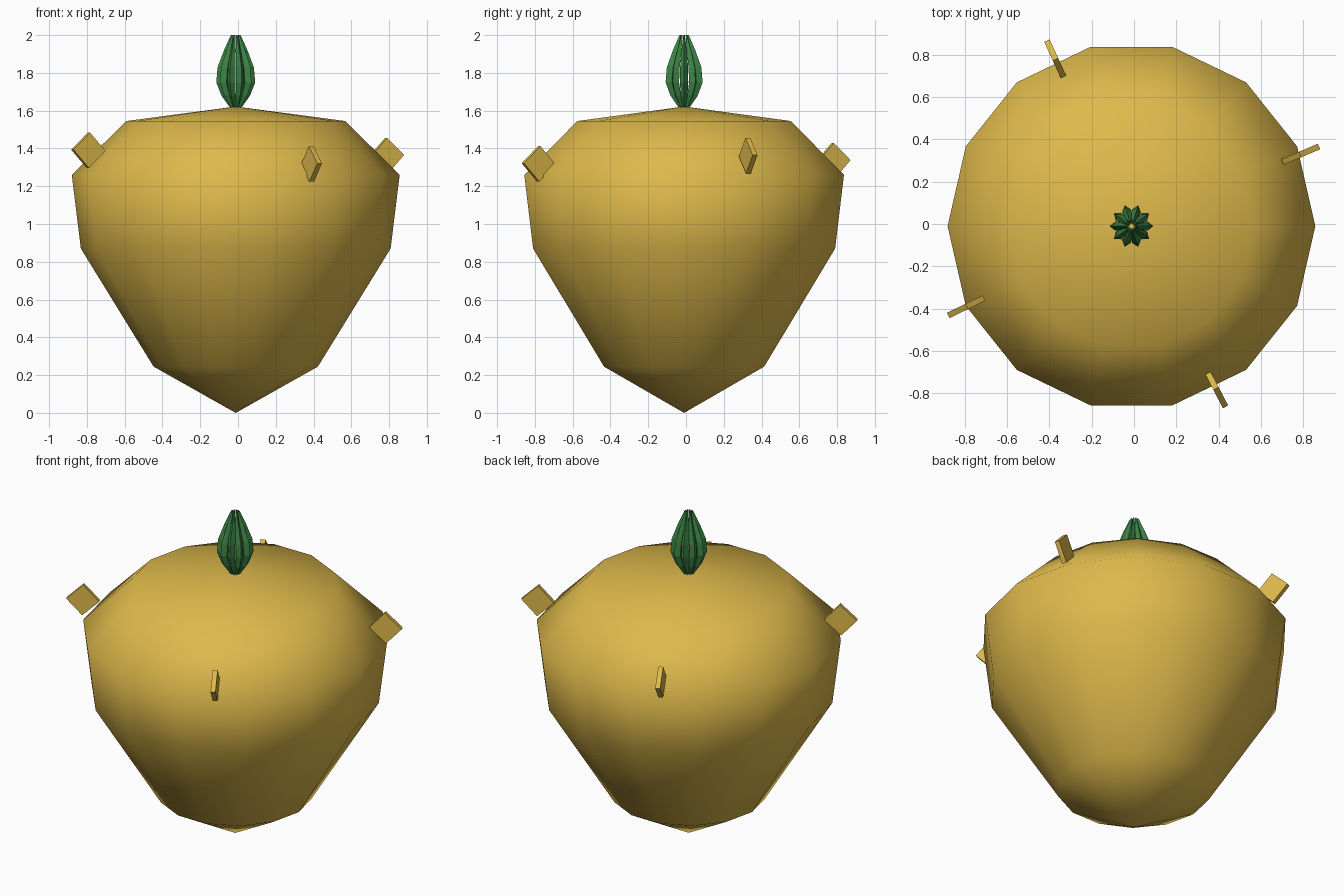
import bpy, bmesh
from math import cos, sin, pi, radians
from mathutils import Matrix, Vector

cube = bpy.data.objects.get("Cube")
if cube:
    bpy.data.objects.remove(cube, do_unlink=True)

CENTRE = Vector((-0.012, -0.01, 0))


def material(name, colour):
    mat = bpy.data.materials.new(name)
    mat.use_nodes = True
    mat.diffuse_color = colour
    bsdf = mat.node_tree.nodes["Principled BSDF"]
    bsdf.inputs["Base Color"].default_value = colour
    bsdf.inputs["Roughness"].default_value = 0.8
    return mat


gold = material("golden_yellow", (0.73, 0.485, 0.07, 1))
green = material("leaf_green", (0.045, 0.23, 0.06, 1))


def add_object(name, bm, mat, smooth=False):
    bmesh.ops.recalc_face_normals(bm, faces=bm.faces)
    for face in bm.faces:
        face.smooth = smooth
    mesh = bpy.data.meshes.new(name)
    bm.to_mesh(mesh)
    bm.free()
    mesh.materials.append(mat)
    obj = bpy.data.objects.new(name, mesh)
    bpy.context.collection.objects.link(obj)
    return obj


def loft(bm, rings):
    """Skin closed rings of points, then cap both ends."""
    loops = [[bm.verts.new(p) for p in ring] for ring in rings]
    n = len(loops[0])
    for a, b in zip(loops, loops[1:]):
        for i in range(n):
            j = (i + 1) % n
            bm.faces.new((a[i], a[j], b[j], b[i]))
    bm.faces.new(loops[0])
    bm.faces.new(loops[-1])


# Body: faceted turnip-shaped outline with smooth shading
SIDES = 14
profile = [(0, 0), (0.435, 0.245), (0.82, 0.87), (0.868, 1.26), (0.58, 1.545), (0, 1.622)]
bm = bmesh.new()
loft(bm, [[CENTRE + Vector((r * cos(2 * pi * i / SIDES), r * sin(2 * pi * i / SIDES), z))
           for i in range(SIDES)] for r, z in profile[1:-1]])
for face in [f for f in bm.faces if len(f.verts) == SIDES]:
    low = face.calc_center_median().z < 1
    tip_z = profile[0][1] if low else profile[-1][1]
    tip = bmesh.ops.poke(bm, faces=[face])["verts"][0]
    tip.co = CENTRE + Vector((0, 0, tip_z))
add_object("body", bm, gold, smooth=True)

# Thin square pegs standing on edge around the shoulder
pegs = [("right_front_peg", 206, 1.39), ("left_front_peg", -62.5, 1.318),
        ("left_back_peg", 23, 1.362), ("right_back_peg", 114.5, 1.335)]
for name, angle, z in pegs:
    bm = bmesh.new()
    bmesh.ops.create_cube(bm, size=1)
    place = (Matrix.Translation(CENTRE + Vector((0, 0, z)))
             @ Matrix.Rotation(radians(angle), 4, "Z")
             @ Matrix.Translation((0.868, 0, 0))
             @ Matrix.Rotation(radians(43), 4, "Y")
             @ Matrix.Diagonal((0.133, 0.028, 0.133, 1)))
    bm.transform(place)
    add_object(name, bm, gold)

# Tuft: ten bowed leaves, given as (outer radius, depth, half width, height)
LEAVES = 10
sections = [(0.026, 0.02, 0.007, 1.61), (0.076, 0.04, 0.018, 1.68),
            (0.103, 0.05, 0.022, 1.75), (0.096, 0.05, 0.021, 1.83),
            (0.062, 0.035, 0.014, 1.92), (0.026, 0.012, 0.004, 2.0)]
for k in range(LEAVES):
    bm = bmesh.new()
    loft(bm, [[(r, 0, z), (r - d * 0.55, w, z), (r - d, 0, z), (r - d * 0.55, -w, z)]
              for r, d, w, z in sections])
    bm.transform(Matrix.Translation(CENTRE) @ Matrix.Rotation(2 * pi * k / LEAVES, 4, "Z"))
    add_object(f"leaf_{k + 1}", bm, green)
